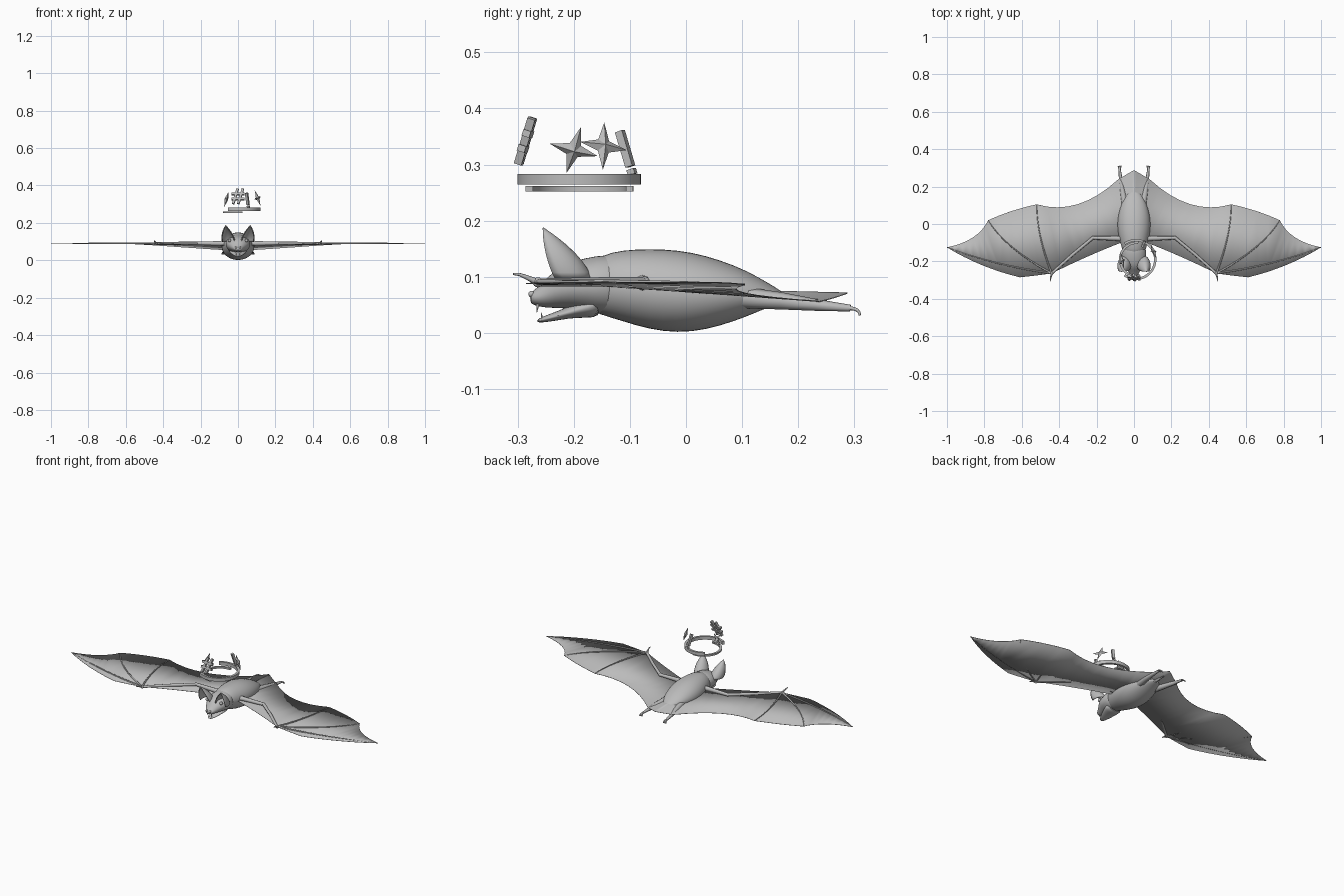
import bpy, bmesh, math
from mathutils import Matrix, Vector

if "Cube" in bpy.data.objects:
    bpy.data.objects.remove(bpy.data.objects["Cube"], do_unlink=True)

GREY = (0.5, 0.5, 0.5, 1)
mat = bpy.data.materials.new("plain_grey")
mat.use_nodes = True
mat.diffuse_color = GREY
mat.node_tree.nodes["Principled BSDF"].inputs["Base Color"].default_value = GREY


def finish(ob, smooth=True, mirror=False, solid=0, subdivide=0):
    bpy.ops.object.select_all(action='DESELECT')
    ob.select_set(True)
    bpy.context.view_layer.objects.active = ob
    ob.data.materials.clear()
    ob.data.materials.append(mat)
    if smooth:
        bpy.ops.object.shade_smooth_by_angle(angle=math.radians(50))
    if subdivide:
        ob.modifiers.new("Rounding", 'SUBSURF').levels = subdivide
        ob.modifiers["Rounding"].render_levels = subdivide
    if mirror:
        ob.modifiers.new("Mirror", 'MIRROR')
    if solid:
        mod = ob.modifiers.new("Thickness", 'SOLIDIFY')
        mod.thickness, mod.offset = solid, 0
    return ob


def from_bmesh(name, bm, **options):
    bmesh.ops.recalc_face_normals(bm, faces=bm.faces)
    me = bpy.data.meshes.new(name)
    bm.to_mesh(me)
    bm.free()
    ob = bpy.data.objects.new(name, me)
    bpy.context.collection.objects.link(ob)
    return finish(ob, **options)


def skin(bm, rows, closed=True, caps=True):
    """Bridge rows of points with quads."""
    vs = [[bm.verts.new(p) for p in row] for row in rows]
    n = len(vs[0])
    for a, b in zip(vs, vs[1:]):
        for i in range(n if closed else n - 1):
            j = (i + 1) % n
            bm.faces.new((a[i], a[j], b[j], b[i]))
    if caps:
        bm.faces.new(vs[0])
        bm.faces.new(vs[-1])


def loft(name, sections, sides=20):
    """Elliptical sections along y: (y, centre z, half width, half height)."""
    bm = bmesh.new()
    turn = [2 * math.pi * i / sides for i in range(sides)]
    skin(bm, [[(w * math.cos(a), y, z + h * math.sin(a)) for a in turn]
              for y, z, w, h in sections])
    return from_bmesh(name, bm, subdivide=1)


def bend(a, c, b, steps=8):
    """Quadratic arc from a to b, without its end point."""
    a, c, b = Vector(a), Vector(c), Vector(b)
    ts = [i / steps for i in range(steps)]
    return [a * (1 - t) ** 2 + c * 2 * t * (1 - t) + b * t * t for t in ts]


def tube(name, points, r0, r1, mirror=True):
    cu = bpy.data.curves.new(name, 'CURVE')
    cu.dimensions, cu.bevel_depth, cu.bevel_resolution = '3D', 1, 2
    cu.use_fill_caps = True
    sp = cu.splines.new('POLY')
    sp.points.add(len(points) - 1)
    for i, p in enumerate(points):
        sp.points[i].co = (*p, 1)
        sp.points[i].radius = r0 + (r1 - r0) * i / (len(points) - 1)
    ob = bpy.data.objects.new(name, cu)
    bpy.context.collection.objects.link(ob)
    bpy.ops.object.select_all(action='DESELECT')
    ob.select_set(True)
    bpy.context.view_layer.objects.active = ob
    bpy.ops.object.convert(target='MESH')
    return finish(bpy.context.object, mirror=mirror)


def ball(name, pos, r):
    bm = bmesh.new()
    bmesh.ops.create_uvsphere(bm, u_segments=12, v_segments=8, radius=r,
                              matrix=Matrix.Translation(pos))
    return from_bmesh(name, bm, mirror=True)


# Body, head and open lower jaw
loft("body", [(-.18, .083, .045, .045), (-.13, .086, .066, .06), (-.09, .081, .077, .069),
              (-.04, .0755, .088, .075), (.01, .0725, .09, .0725), (.06, .071, .083, .06),
              (.11, .07, .067, .041), (.15, .067, .045, .02), (.178, .063, .018, .007)])
loft("head", [(-.11, .085, .055, .05), (-.14, .086, .066, .055), (-.18, .086, .067, .048),
              (-.21, .084, .059, .041), (-.235, .078, .044, .034), (-.255, .067, .03, .022),
              (-.27, .063, .023, .014), (-.278, .062, .016, .009)])
loft("lower_jaw", [(-.15, .052, .05, .025), (-.18, .045, .045, .018), (-.21, .036, .037, .01),
                   (-.245, .026, .022, .007), (-.267, .021, .01, .003)])

# Face details
ball("eye", (.046, -.222, .106), .009)
ball("nostril", (.01, -.275, .069), .006)
tube("upper_fang", [(.013, -.264, .052), (.013, -.266, .036)], .003, .0005)
tube("lower_fang", [(.009, -.256, .024), (.009, -.258, .036)], .0025, .0005)

# Cupped ears, open to the front
rows = []
for i in range(10):
    t = i / 9
    c = Vector((.05, -.215, .098)).lerp(Vector((.066, -.255, .186)), t)
    r = max(.002, (1 - t ** 1.5) * (1 + .4 * t))
    arc = [math.radians(-115 + 230 * k / 12) for k in range(13)]
    rows.append([(c.x + .034 * r * math.sin(a), c.y + .045 * r * math.cos(a), c.z) for a in arc])
bm = bmesh.new()
skin(bm, rows, closed=False, caps=False)
from_bmesh("ear", bm, mirror=True, solid=.004)

# Wing membrane with a scalloped trailing edge
WRIST = (.44, -.264, .09)
TIP = (1, -.125, .09)
FINGERS = [((.52, -.06, .093), (.52, .105, .086)), ((.69, -.13, .093), (.78, .02, .09)),
           ((.74, -.225, .092), TIP)]
edge = [((0, .288, .071), (.04, .265, .062), (.085, .238, .056)),
        ((.085, .238, .056), (.3, .04, .07), (.52, .105, .086)),
        ((.52, .105, .086), (.66, .075, .09), (.78, .02, .09)),
        ((.78, .02, .09), (.83, -.09, .09), TIP),
        (TIP, (.82, -.235, .09), (.61, -.285, .088)),
        ((.61, -.285, .088), (.53, -.277, .088), WRIST),
        (WRIST, (.25, -.17, .085), (.07, -.1, .08)),
        ((.07, -.1, .08), (.03, -.09, .08), (0, -.09, .08))]
bm = bmesh.new()
outline = [p for seg in edge for p in bend(*seg)] + [(0, -.09, .08)]
face = bm.faces.new([bm.verts.new(p) for p in outline])
bmesh.ops.triangulate(bm, faces=[face], ngon_method='BEAUTY')
from_bmesh("wing_membrane", bm, mirror=True, solid=.002)

# Wing bones
ELBOW = (.22, -.074, .091)
tube("upper_arm", [(.04, -.078, .088), (.1, -.077, .09), ELBOW], .016, .009)
tube("forearm", [ELBOW, (.33, -.165, .091), WRIST], .009, .007)
ball("elbow_joint", ELBOW, .0095)
ball("wrist_joint", WRIST, .009)
for i, (mid, end) in enumerate(FINGERS):
    tube(f"finger_bone_{i + 1}", bend(WRIST, mid, end) + [Vector(end)], .005, .0015)
tube("thumb_claw", bend(WRIST, (.445, -.285, .1), (.448, -.305, .107), 5)
     + [Vector((.448, -.308, .105))], .006, .002)

# Tail, legs and hooked toes
tube("tail", [(0, .15, .064), (0, .2, .063), (0, .238, .062)], .009, .003, mirror=False)
tube("leg", [(.045, .09, .064), (.06, .17, .057), (.07, .23, .05), (.077, .293, .044)], .02, .006)
for i in range(4):
    x = .068 + .006 * i
    tube(f"toe_{i + 1}", bend((.077, .283, .044), (x, .315, .046), (x, .309, .025), 6), .004, .002)


# Two overlapping arcs of the floating ring
def ring_arc(name, centre, radius, z0, z1, start, stop):
    rows = []
    for i in range(41):
        a = math.radians(start + (stop - start) * i / 40)
        u = (math.cos(a), math.sin(a))
        rows.append([(centre[0] + r * u[0], centre[1] + r * u[1], z) for r, z in
                     ((radius, z0), (radius, z1), (radius - .013, z1), (radius - .013, z0))])
    bm = bmesh.new()
    skin(bm, rows)
    from_bmesh(name, bm)


ring_arc("ring_upper_arc", (.01, -.19), .11, .264, .283, -126, 126)
ring_arc("ring_lower_arc", (.015, -.19), .096, .252, .262, 85, 275)


# Symbols standing round the ring, each leaning in to its centre
def stand(pos, turn):
    return (Matrix.Translation(pos) @ Matrix.Rotation(math.radians(turn), 4, 'Z')
            @ Matrix.Rotation(math.radians(-18), 4, 'Y'))


def star(name, pos, turn, spin):
    bm = bmesh.new()
    rim = []
    for i in range(8):
        a = math.radians(spin + 45 * i)
        r = .015 if i % 2 else .045
        rim.append(bm.verts.new((0, r * math.cos(a), r * math.sin(a))))
    for side in (-.01, .01):
        peak = bm.verts.new((side, 0, 0))
        for i in range(8):
            bm.faces.new((rim[i], rim[(i + 1) % 8], peak))
    bm.transform(stand(pos, turn))
    from_bmesh(name, bm, smooth=False)


def bars(name, pos, turn, parts):
    """Boxes given as (y, z, width, height, tilt)."""
    bm = bmesh.new()
    for y, z, w, h, tilt in parts:
        bmesh.ops.create_cube(bm, size=1, matrix=Matrix.Translation((0, y, z))
                              @ Matrix.Rotation(math.radians(tilt), 4, 'X')
                              @ Matrix.Diagonal((.014, w, h, 1)))
    bm.transform(stand(pos, turn))
    from_bmesh(name, bm, smooth=False)


star("left_star", (.105, -.147, .333), 25, 80)
star("right_star", (-.062, -.2, .326), 187, 105)
bars("crossed_bars", (0, -.286, .342), -95,
     [(s * .014, 0, .012, .088, -15) for s in (-1, 1)]
     + [(0, s * .014, .07, .012, 0) for s in (-1, 1)])
bars("upright_bar", (.05, -.108, .326), 66, [(0, .002, .014, .066, 0), (0, -.041, .012, .01, 0)])
